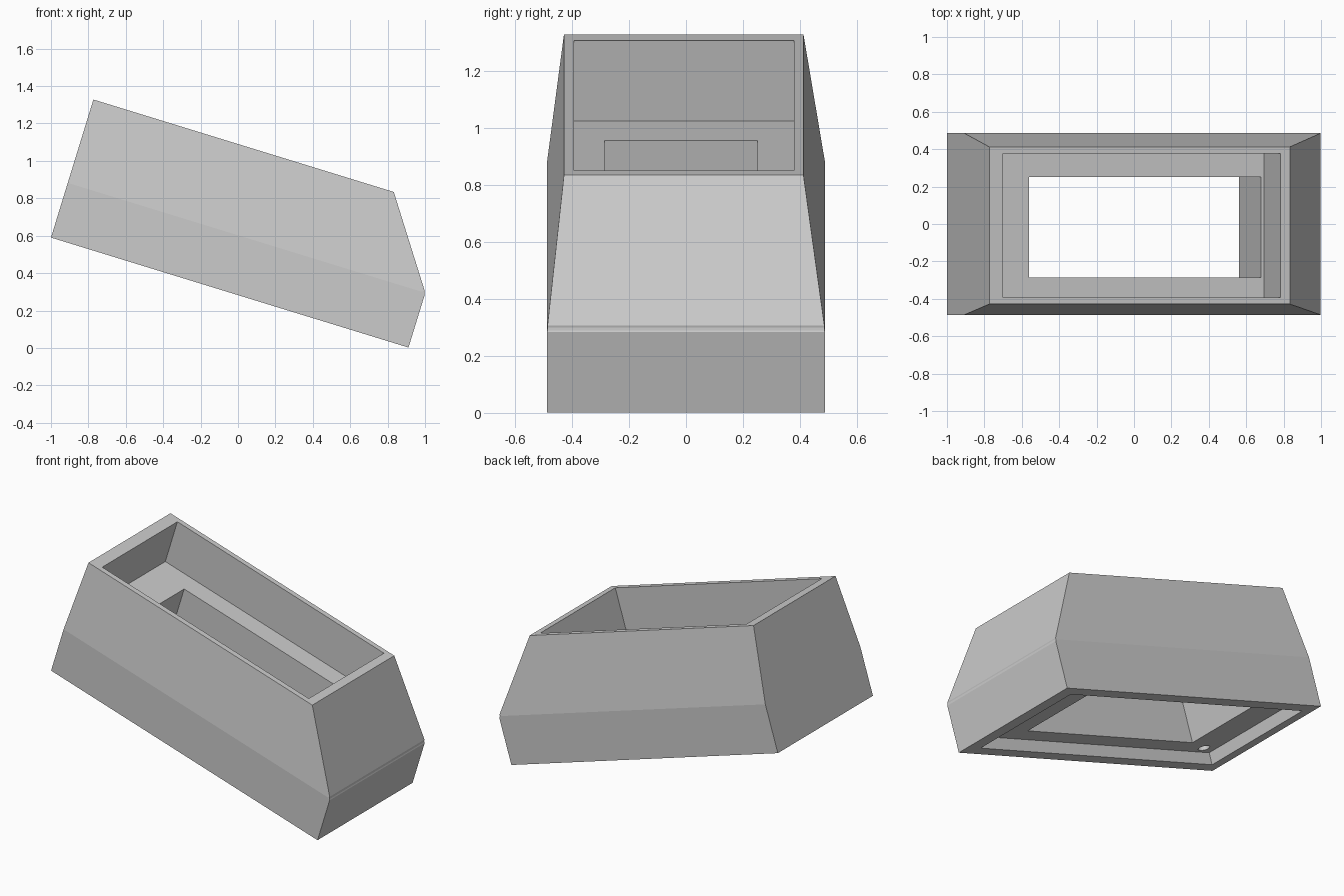
import bpy, bmesh, math
from mathutils import Matrix

if "Cube" in bpy.data.objects:
    bpy.data.objects.remove(bpy.data.objects["Cube"], do_unlink=True)

grey = bpy.data.materials.new("light_grey")
grey.use_nodes = True
grey.diffuse_color = (0.6, 0.6, 0.6, 1)
grey.node_tree.nodes["Principled BSDF"].inputs["Base Color"].default_value = (0.6, 0.6, 0.6, 1)

# The housing is made level, then tilted onto its place
TILT = Matrix.Translation((-1, 0, 0.59)) @ Matrix.Rotation(math.radians(17.1), 4, "Y")


def finish(name, bm):
    bmesh.ops.recalc_face_normals(bm, faces=bm.faces)
    bm.transform(TILT)
    mesh = bpy.data.meshes.new(name)
    bm.to_mesh(mesh)
    bm.free()
    mesh.materials.append(grey)
    obj = bpy.data.objects.new(name, mesh)
    bpy.context.collection.objects.link(obj)
    return obj


def loft(name, sections, soften=False):
    """Stack rectangles given as (x0, x1, y0, y1, z) into a closed solid."""
    bm = bmesh.new()
    rings = [[bm.verts.new((x, y, z)) for x, y in ((x0, y0), (x1, y0), (x1, y1), (x0, y1))]
             for x0, x1, y0, y1, z in sections]
    bm.faces.new(rings[0])
    bm.faces.new(rings[-1])
    for low, high in zip(rings, rings[1:]):
        for i in range(4):
            j = (i + 1) % 4
            bm.faces.new((low[i], low[j], high[j], high[i]))
    if soften:  # ease the fold at the foot of the right end
        fold = bm.edges.get((rings[1][1], rings[1][2]))
        bmesh.ops.bevel(bm, geom=[fold], offset=0.012, segments=3, affect="EDGES")
    return finish(name, bm)


# Outer body: straight skirt, then sides leaning in to the top
housing = loft("housing", [
    (0, 2.0, -0.487, 0.487, 0),
    (0, 2.0, -0.487, 0.487, 0.306),
    (0, 1.68, -0.428, 0.412, 0.772),
], soften=True)

# Top pocket, through window and shallow bottom recess
cutters = [
    loft("pocket_cutter", [(0.077, 1.627, -0.392, 0.378, z) for z in (0.478, 0.9)]),
    loft("window_cutter", [(0.312, 1.61, -0.285, 0.25, z) for z in (-0.1, 0.6)]),
    loft("recess_cutter", [(0.075, 1.9, -0.405, 0.405, z) for z in (-0.1, 0.075)]),
]

# Blind round hole in the recess floor
bm = bmesh.new()
bmesh.ops.create_cone(bm, cap_ends=True, segments=32, radius1=0.035, radius2=0.035,
                      depth=0.25, matrix=Matrix.Translation((0.166, -0.348, 0.1)))
cutters.append(finish("round_hole_cutter", bm))

bpy.context.view_layer.objects.active = housing
for cutter in cutters:
    cutter.hide_render = True
    mod = housing.modifiers.new(cutter.name, "BOOLEAN")
    mod.operation = "DIFFERENCE"
    mod.solver = "EXACT"
    mod.object = cutter
    bpy.ops.object.modifier_apply(modifier=mod.name)
for cutter in cutters:
    bpy.data.objects.remove(cutter, do_unlink=True)
